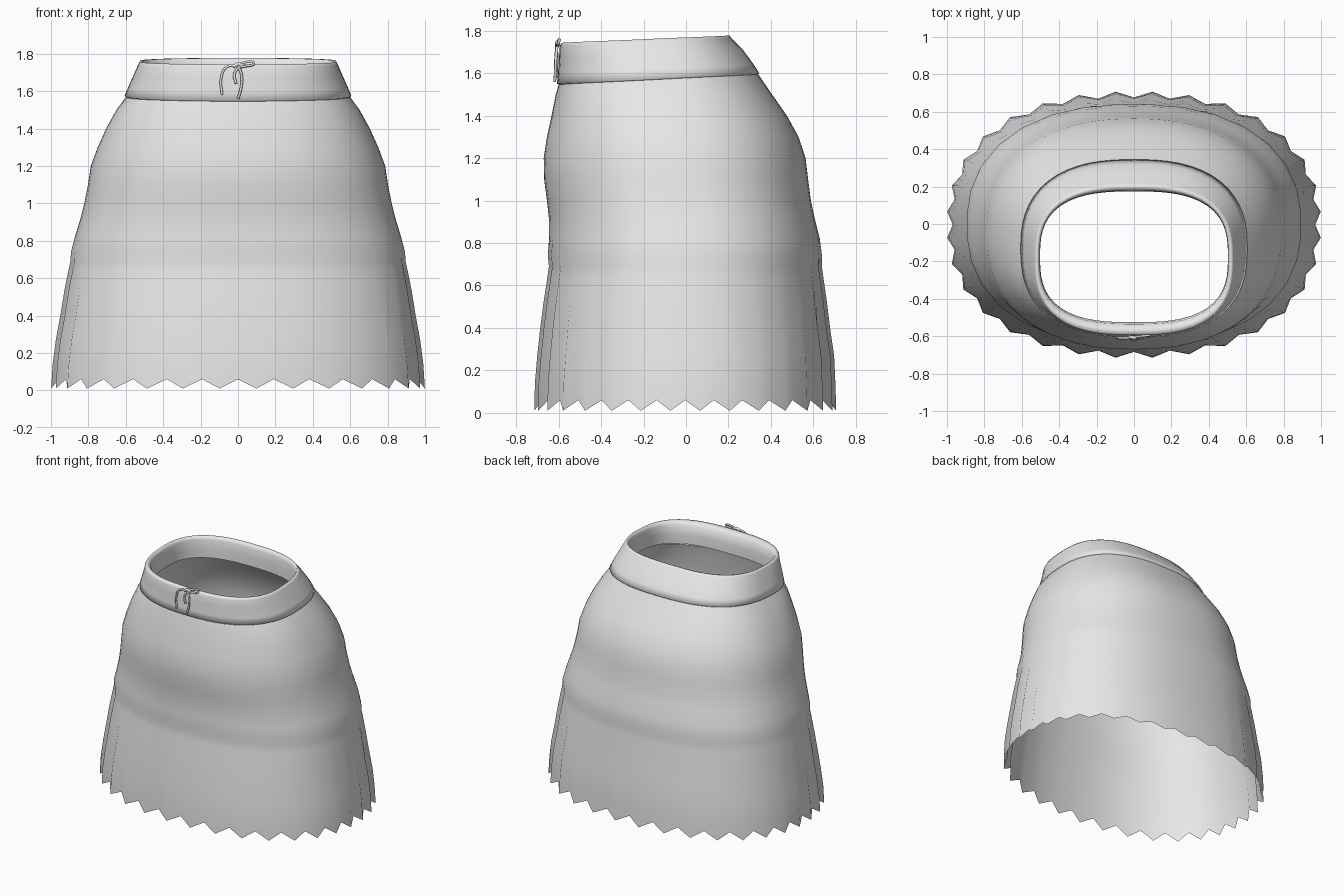
import bpy, bmesh, math

fabric = bpy.data.materials.new("light grey fabric")
fabric.diffuse_color = (0.8, 0.8, 0.8, 1)

TEETH = 32
COLS = TEETH * 2          # one column per pleat crest and one per pleat valley


def ring(bm, z, hx, front, back, n=2.3, tilt=0.0, pleat=0.0, tooth=0.0):
    """Rounded oval ring; tilt raises the back, pleat pushes alternate columns."""
    cy, hy = (front + back) / 2, (back - front) / 2
    verts = []
    for i in range(COLS):
        a = 2 * math.pi * i / COLS - math.pi / 2
        c, s = math.cos(a), math.sin(a)
        r = (abs(c) ** n + abs(s) ** n) ** (-1 / n)
        out = pleat if i % 2 else -pleat
        verts.append(bm.verts.new((c * (r * hx + out), cy + s * (r * hy + out),
                                   z + tilt * s + (0 if i % 2 else tooth))))
    return verts


def loft(name, rings):
    bm = bmesh.new()
    loops = [ring(bm, *r) for r in rings]
    for lo, hi in zip(loops, loops[1:]):
        for i in range(COLS):
            j = (i + 1) % COLS
            f = bm.faces.new((lo[i], lo[j], hi[j], hi[i]))
            f.smooth = True
    mesh = bpy.data.meshes.new(name)
    bm.to_mesh(mesh)
    bm.free()
    mesh.materials.append(fabric)
    obj = bpy.data.objects.new(name, mesh)
    bpy.context.collection.objects.link(obj)
    return obj


# Skirt body: pleated, saw-toothed hem rising to the hips
# (height, half width, front y, back y, roundness, tilt, pleat, tooth)
loft("skirt_body", [
    (0.01, 0.985, -0.70, 0.693, 2.3, 0, 0.016, 0.05),
    (0.14, 0.978, -0.698, 0.69, 2.3, 0, 0.015),
    (0.27, 0.962, -0.688, 0.685, 2.3, 0, 0.014),
    (0.40, 0.940, -0.676, 0.668, 2.3, 0, 0.012),
    (0.53, 0.922, -0.662, 0.655, 2.3, 0, 0.009),
    (0.64, 0.903, -0.648, 0.642, 2.3, 0, 0.006),
    (0.69, 0.894, -0.643, 0.637, 2.3, 0, 0.004),
    (0.74, 0.893, -0.650, 0.640, 2.3, 0, 0.002),
    (0.82, 0.872, -0.645, 0.630),
    (0.92, 0.842, -0.646, 0.605),
    (1.00, 0.822, -0.655, 0.588),
    (1.10, 0.802, -0.668, 0.575),
    (1.20, 0.787, -0.670, 0.563),
    (1.30, 0.750, -0.655, 0.530, 2.35),
    (1.40, 0.705, -0.633, 0.475, 2.4),
    (1.50, 0.650, -0.613, 0.405, 2.45),
    (1.57, 0.597, -0.600, 0.340, 2.5, 0.025),
])

# Waistband: outer band, folded rim and hanging inner lining
loft("waistband", [
    (1.57, 0.595, -0.598, 0.338, 2.5, 0.025),
    (1.575, 0.606, -0.608, 0.345, 2.5, 0.025),
    (1.62, 0.587, -0.603, 0.318, 2.55, 0.022),
    (1.69, 0.556, -0.598, 0.268, 2.6, 0.02),
    (1.745, 0.532, -0.594, 0.215, 2.7, 0.018),
    (1.76, 0.524, -0.588, 0.205, 2.7, 0.018),
    (1.758, 0.512, -0.560, 0.188, 2.75, 0.018),
    (1.735, 0.504, -0.535, 0.178, 2.8, 0.018),
    (1.67, 0.502, -0.525, 0.174, 2.8, 0.018),
    (1.60, 0.505, -0.525, 0.174, 2.8, 0.018),
])


# Drawstring bow at the front of the waistband
def cord(name, points, radius=0.007):
    cu = bpy.data.curves.new(name, "CURVE")
    cu.dimensions = "3D"
    cu.bevel_depth = radius
    cu.bevel_resolution = 1
    cu.resolution_u = 4
    cu.use_fill_caps = True
    sp = cu.splines.new("BEZIER")
    sp.bezier_points.add(len(points) - 1)
    for p, co in zip(sp.bezier_points, points):
        p.co = co
        p.handle_left_type = p.handle_right_type = "AUTO"
    cu.materials.append(fabric)
    bpy.context.collection.objects.link(bpy.data.objects.new(name, cu))


cord("bow_left_loop", [(0.0, -0.607, 1.735), (-0.06, -0.61, 1.73),
                       (-0.09, -0.608, 1.67), (-0.085, -0.612, 1.58)])
cord("bow_right_loop", [(0.0, -0.604, 1.74), (0.04, -0.6, 1.755), (0.085, -0.598, 1.75),
                        (0.05, -0.606, 1.735), (0.0, -0.607, 1.73)])
cord("bow_short_tail", [(0.01, -0.607, 1.735), (-0.02, -0.612, 1.69), (-0.01, -0.615, 1.64)])
cord("bow_long_tail", [(0.0, -0.605, 1.74), (0.02, -0.612, 1.68),
                       (0.015, -0.615, 1.61), (0.0, -0.618, 1.56)])
cord("bow_knot", [(-0.025, -0.604, 1.73), (0.0, -0.607, 1.745), (0.025, -0.604, 1.735)], 0.01)
